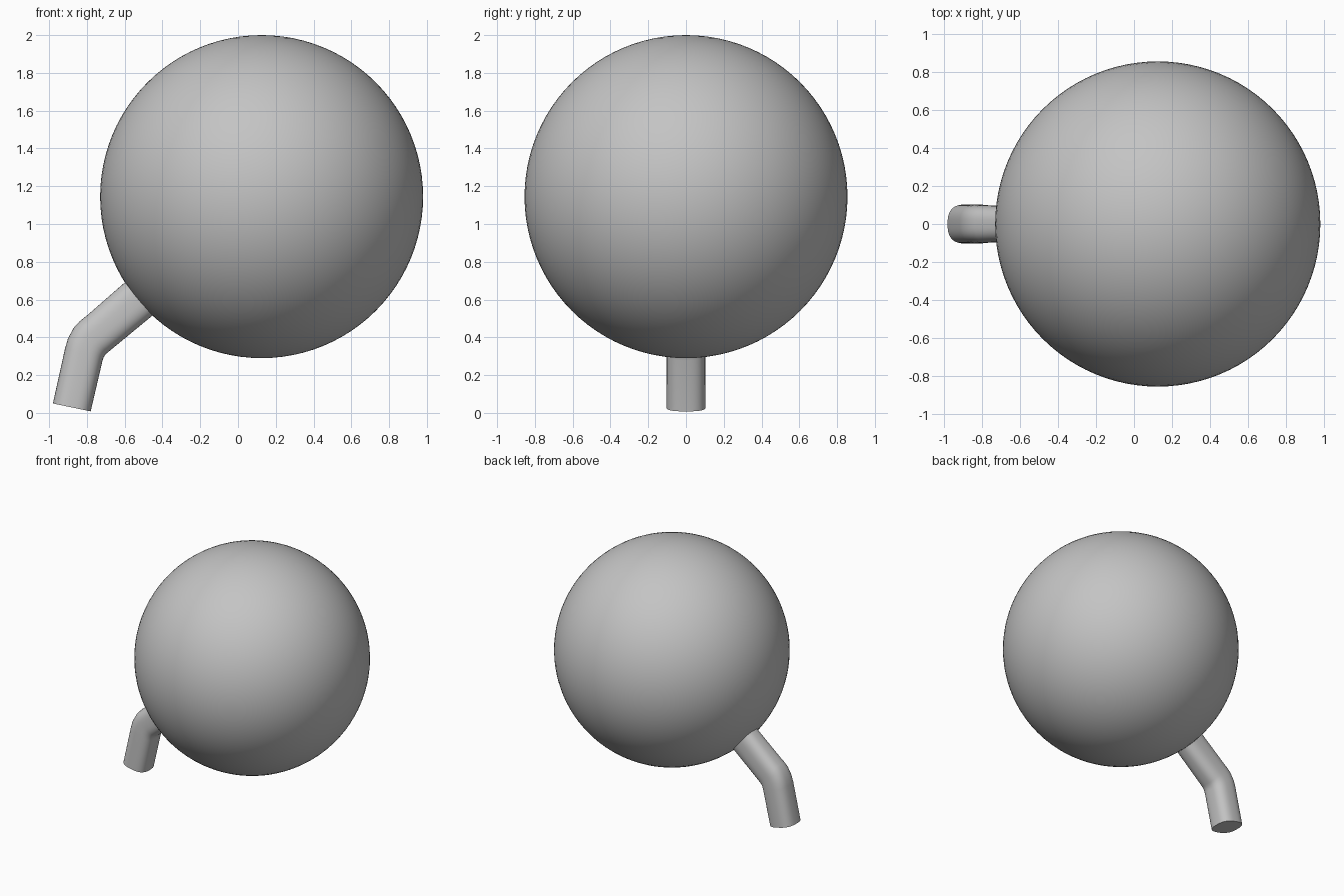
import bpy, bmesh, math
from mathutils import Vector

cube = bpy.data.objects.get("Cube")
if cube:
    bpy.data.objects.remove(cube, do_unlink=True)

GREY = (0.55, 0.55, 0.55, 1)
grey = bpy.data.materials.new("plain grey")
grey.use_nodes = True
grey.diffuse_color = GREY
grey.node_tree.nodes["Principled BSDF"].inputs["Base Color"].default_value = GREY


def finish(obj, name):
    """Name, colour and smooth an object."""
    obj.name = name
    obj.data.materials.clear()
    obj.data.materials.append(grey)
    bpy.ops.object.select_all(action='DESELECT')
    obj.select_set(True)
    bpy.context.view_layer.objects.active = obj
    bpy.ops.object.shade_smooth_by_angle(angle=math.radians(40))


def soft_power(v, p):
    return math.copysign(abs(v) ** p, v)


# Round body
bpy.ops.mesh.primitive_uv_sphere_add(segments=96, ring_count=48, radius=0.855,
                                     location=(0.125, 0, 1.145))
finish(bpy.context.object, "ball")

# Bent tube: outer x, z, inner x, z and half width in y for each ring
RINGS = [
    (-0.98, 0.05, -0.78, 0.008, 0.103),
    (-0.916, 0.34, -0.717, 0.278, 0.102),
    (-0.900, 0.395, -0.711, 0.295, 0.101),
    (-0.867, 0.455, -0.701, 0.310, 0.099),
    (-0.837, 0.486, -0.692, 0.318, 0.098),
    (-0.798, 0.517, -0.680, 0.328, 0.097),
    (-0.60, 0.69, -0.452, 0.516, 0.090),
    (-0.45, 0.82, -0.30, 0.647, 0.088),
]
SIDES = 48
bm = bmesh.new()
loops = []
for ox, oz, ix, iz, half in RINGS:
    outer, inner = Vector((ox, 0, oz)), Vector((ix, 0, iz))
    centre, arm = (outer + inner) / 2, (inner - outer) / 2
    loop = []
    for k in range(SIDES):
        a = math.tau * k / SIDES
        c, s = (soft_power(f(a), 2 / 2.7) for f in (math.cos, math.sin))
        loop.append(bm.verts.new(centre + arm * c + Vector((0, half * s, 0))))
    loops.append(loop)
for low, high in zip(loops, loops[1:]):
    for k in range(SIDES):
        n = (k + 1) % SIDES
        bm.faces.new((low[k], low[n], high[n], high[k]))
bm.faces.new(loops[0])
bm.faces.new(loops[-1])
bmesh.ops.recalc_face_normals(bm, faces=bm.faces[:])
mesh = bpy.data.meshes.new("bent_tube")
bm.to_mesh(mesh)
bm.free()
tube = bpy.data.objects.new("bent_tube", mesh)
bpy.context.collection.objects.link(tube)
finish(tube, "bent_tube")
